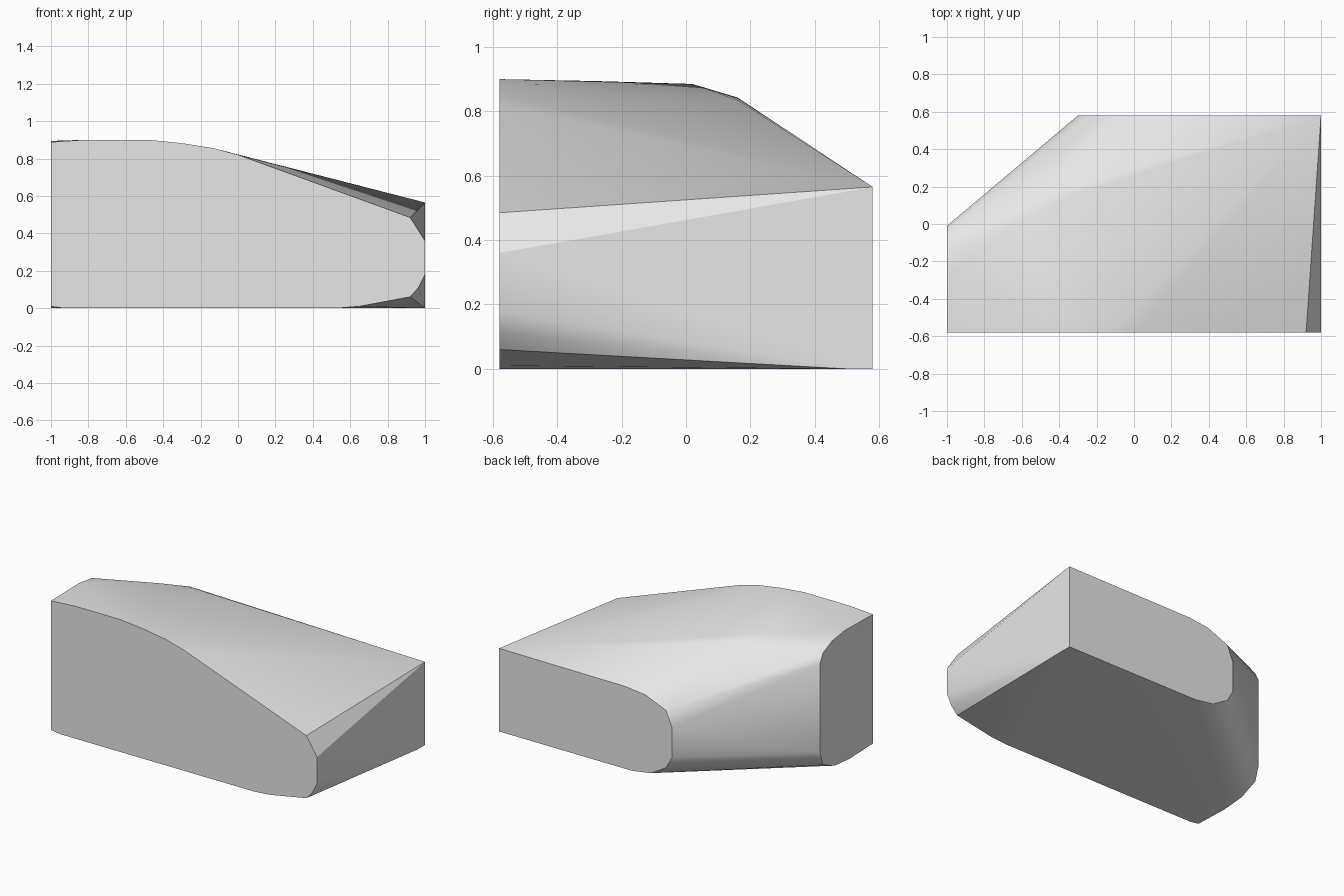
import bpy
import bmesh
import math

cube = bpy.data.objects.get("Cube")
if cube:
    bpy.data.objects.remove(cube, do_unlink=True)

DEPTH = 0.58   # half depth in y

# Outlines of the three flat cut faces of the stone
front_outline = [(-1, 0.01), (-1, 0.888), (-0.82, 0.9), (-0.48, 0.9), (-0.3, 0.882),
                 (-0.13, 0.855), (0, 0.82), (0.92, 0.485), (1, 0.36), (1, 0.18),
                 (0.965, 0.11), (0.92, 0.06), (0.65, 0.01), (0.53, 0), (-0.93, 0)]
back_outline = [(1, 0), (1, 0.565), (0.05, 0.56), (-0.1, 0.543), (-0.256, 0.479),
                (-0.3, 0.375), (-0.3, 0.17), (-0.256, 0.09), (-0.143, 0.022), (0, 0)]
side_outline = [(-0.28, 0.894), (-0.14, 0.875), (-0.042, 0.83), (-0.01, 0.765),
                (-0.01, 0.17), (-0.042, 0.07), (-0.17, 0.016), (-0.33, 0.002)]
# Rounded top shoulder and the lower right edge
shoulder = [(-0.6, 0.02, 0.885), (-0.47, 0.16, 0.843), (-0.32, 0.16, 0.835)]
lower_edge = [(1, 0.5, 0)]

points = [(x, -DEPTH, z) for x, z in front_outline]
points += [(x, DEPTH, z) for x, z in back_outline]
points += [(-1, y, z) for y, z in side_outline]
points += shoulder + lower_edge

# Wrap the outlines in one convex skin
bm = bmesh.new()
for p in points:
    bm.verts.new(p)
hull = bmesh.ops.convex_hull(bm, input=bm.verts[:])
loose = {g for g in hull["geom_interior"] + hull["geom_unused"]
         if isinstance(g, bmesh.types.BMVert)}
bmesh.ops.delete(bm, geom=list(loose), context="VERTS")
bmesh.ops.dissolve_limit(bm, angle_limit=math.radians(0.5),
                         verts=bm.verts[:], edges=bm.edges[:])
bmesh.ops.recalc_face_normals(bm, faces=bm.faces[:])
mesh = bpy.data.meshes.new("stone_block")
bm.to_mesh(mesh)
bm.free()

stone = bpy.data.objects.new("stone_block", mesh)
bpy.context.collection.objects.link(stone)

# Plain pale grey
grey = bpy.data.materials.new("pale_grey")
grey.use_nodes = True
colour = (0.8, 0.8, 0.8, 1)
grey.diffuse_color = colour
grey.node_tree.nodes["Principled BSDF"].inputs["Base Color"].default_value = colour
mesh.materials.append(grey)

# Soft shading with crisp cut edges
bpy.ops.object.select_all(action="DESELECT")
stone.select_set(True)
bpy.context.view_layer.objects.active = stone
bpy.ops.object.shade_smooth_by_angle(angle=math.radians(30))
